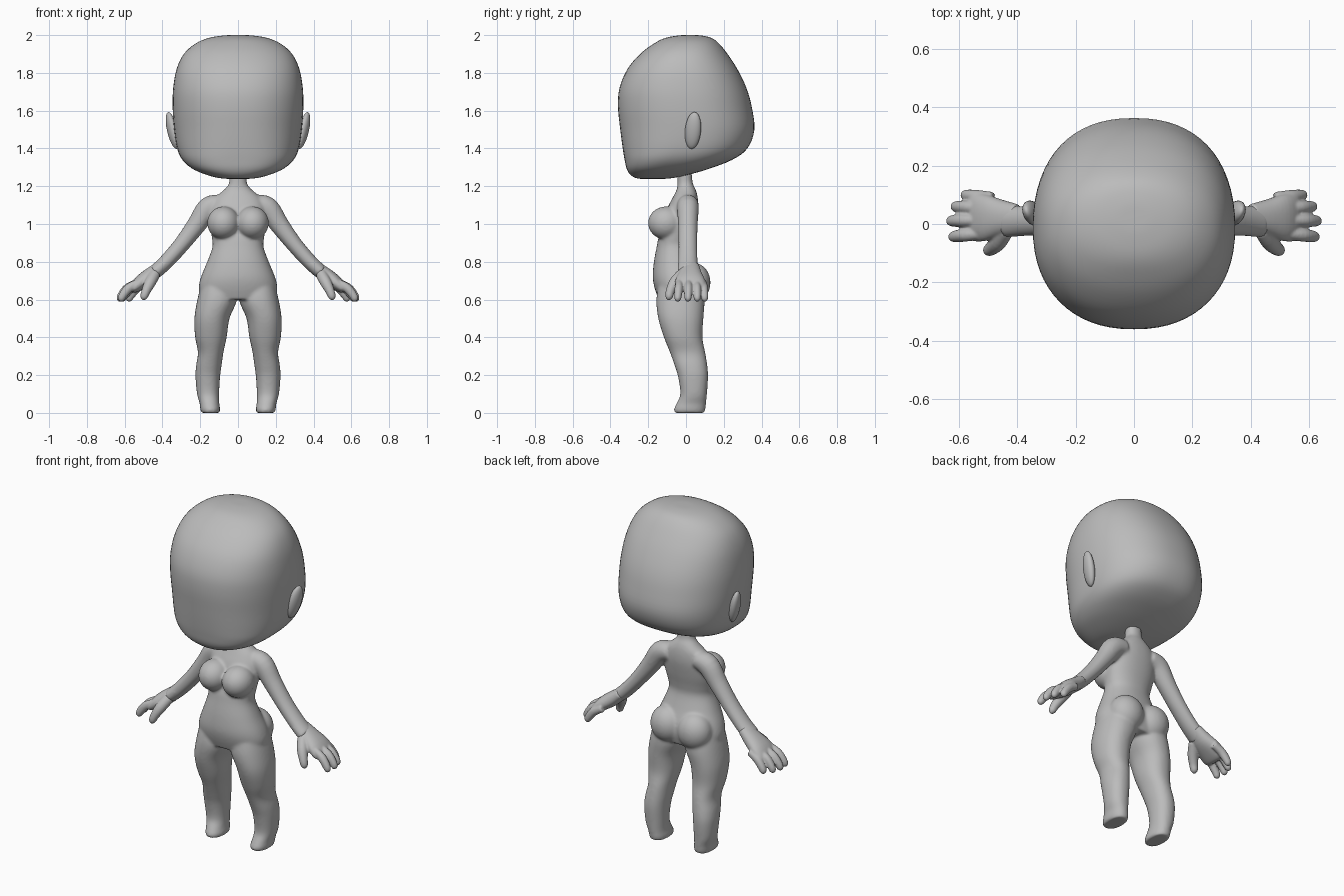
import bpy, bmesh, math
from mathutils import Vector, Matrix, Euler

if "Cube" in bpy.data.objects:
    bpy.data.objects.remove(bpy.data.objects["Cube"])

skin = bpy.data.materials.new("plain grey")
skin.diffuse_color = (0.5, 0.5, 0.5, 1)
skin.use_nodes = True
skin.node_tree.nodes["Principled BSDF"].inputs["Base Color"].default_value = skin.diffuse_color


def spline(keys, steps):
    """Catmull-Rom resampling of ring tuples."""
    out = []
    for i in range(len(keys) - 1):
        k0, k1 = keys[max(i - 1, 0)], keys[i]
        k2, k3 = keys[i + 1], keys[min(i + 2, len(keys) - 1)]
        for s in range(steps):
            t = s / steps
            out.append([0.5 * (2 * b + (c - a) * t + (2 * a - 5 * b + 4 * c - d) * t * t
                               + (3 * b - a - 3 * c + d) * t ** 3)
                        for a, b, c, d in zip(k0, k1, k2, k3)])
    return out + [list(keys[-1])]


def loft(bm, keys, flat=True, sides=32, steps=4):
    """Skin rings (x, y, z, half width, half depth, roundness power)."""
    rings, loops = spline(keys, steps), []
    for i, (x, y, z, a, b, p) in enumerate(rings):
        u, v = Vector((1, 0, 0)), Vector((0, 1, 0))
        if not flat:
            t = (Vector(rings[min(i + 1, len(rings) - 1)][:3])
                 - Vector(rings[max(i - 1, 0)][:3])).normalized()
            v = (v - t * v.dot(t)).normalized()
            u = v.cross(t)
        loop = []
        for k in range(sides):
            c, s = math.cos(k * math.tau / sides), math.sin(k * math.tau / sides)
            du = math.copysign(abs(c) ** (2 / p), c) * max(a, 0.002)
            dv = math.copysign(abs(s) ** (2 / p), s) * max(b, 0.002)
            loop.append(bm.verts.new(Vector((x, y, z)) + u * du + v * dv))
        loops.append(loop)
    for l0, l1 in zip(loops, loops[1:]):
        for k in range(sides):
            n = (k + 1) % sides
            bm.faces.new((l0[k], l0[n], l1[n], l1[k]))
    bm.faces.new(loops[0][::-1])
    bm.faces.new(loops[-1])


def box_ring(z, x0, x1, y0, y1, p=2.0):
    """Horizontal ring from its extents."""
    return ((x0 + x1) / 2, (y0 + y1) / 2, z, (x1 - x0) / 2, (y1 - y0) / 2, p)


def ellipsoid(bm, centre, radii, rot=(0, 0, 0)):
    m = Matrix.LocRotScale(Vector(centre), Euler(rot), Vector(radii))
    bmesh.ops.create_uvsphere(bm, u_segments=32, v_segments=20, radius=1, matrix=m)


def finish(bm, name, voxel=0, smooth=0):
    bmesh.ops.recalc_face_normals(bm, faces=bm.faces[:])
    for f in bm.faces:
        f.smooth = True
    me = bpy.data.meshes.new(name)
    bm.to_mesh(me)
    bm.free()
    me.materials.append(skin)
    ob = bpy.data.objects.new(name, me)
    bpy.context.collection.objects.link(ob)
    if voxel:
        r = ob.modifiers.new("fuse", 'REMESH')
        r.mode, r.voxel_size, r.use_smooth_shade = 'VOXEL', voxel, True
        s = ob.modifiers.new("soften", 'SMOOTH')
        s.factor, s.iterations = 0.5, smooth
    return ob


# Head: z, half width, front y, back y, roundness
head_rows = [
    (1.238, .04, -.23, -.13, 2.0), (1.245, .11, -.27, -.06, 2.2), (1.265, .18, -.298, .03, 2.4),
    (1.295, .245, -.315, .13, 2.5), (1.34, .295, -.325, .245, 2.5), (1.40, .322, -.335, .325, 2.4),
    (1.50, .338, -.348, .362, 2.3), (1.62, .346, -.36, .348, 2.25), (1.72, .343, -.352, .32, 2.25),
    (1.82, .325, -.31, .272, 2.25), (1.90, .287, -.243, .22, 2.2), (1.955, .225, -.17, .175, 2.2),
    (1.985, .155, -.11, .135, 2.1), (1.998, .075, -.04, .08, 2.0), (2.0, .01, .01, .03, 2.0)]
bm = bmesh.new()
loft(bm, [box_ring(z, -w, w, y0, y1, p) for z, w, y0, y1, p in head_rows], sides=64)
finish(bm, "head")

# Ears
for side, s in (("left", 1), ("right", -1)):
    bm = bmesh.new()
    ellipsoid(bm, (s * .347, .037, 1.495), (.027, .043, .1), (-.15, s * .2, s * -.25))
    finish(bm, side + "_ear")

# Torso: z, half width, front y, back y
torso_rows = [
    (.60, .195, -.145, .08), (.66, .208, -.166, .095), (.72, .196, -.176, .09),
    (.80, .163, -.17, .06), (.88, .135, -.155, .035), (.93, .139, -.145, .038),
    (1.0, .148, -.12, .052), (1.08, .145, -.10, .064), (1.14, .12, -.07, .062),
    (1.18, .075, -.05, .052), (1.215, .048, -.045, .036), (1.27, .046, -.045, .032)]
bm = bmesh.new()
loft(bm, [box_ring(z, -w, w, y0, y1, 2.2) for z, w, y0, y1 in torso_rows], sides=48)

# Legs: z, inner x, outer x, front y, back y
leg_rows = [
    (.70, .02, .19, -.14, .08), (.60, .006, .215, -.157, .098), (.50, .045, .231, -.147, .092),
    (.40, .06, .227, -.117, .087), (.32, .077, .212, -.085, .102), (.25, .087, .222, -.06, .113),
    (.19, .095, .225, -.042, .117), (.10, .1, .217, -.03, .111), (.05, .099, .203, -.05, .106),
    (.02, .094, .2, -.064, .103), (0, .098, .194, -.06, .098)]
for s in (1, -1):
    loft(bm, [box_ring(z, *sorted((s * a, s * b)), y0, y1, 2.2) for z, a, b, y0, y1 in leg_rows])
    # Chest and seat volumes
    ellipsoid(bm, (s * .077, -.105, 1.005), (.086, .096, .088))
    ellipsoid(bm, (s * .088, .04, .69), (.1, .09, .105))
    # Arms: x, z, thickness, depth
    arm = [(.09, 1.105, .05, .055), (.155, 1.085, .06, .058), (.22, .995, .051, .052),
           (.30, .89, .043, .05), (.38, .80, .04, .052), (.44, .745, .038, .056)]
    loft(bm, [(s * x, .01, z, a, b, 2) for x, z, a, b in arm], flat=False)
finish(bm, "body", 0.007, 14)

# Hands: palm, four fingers and thumb
palm = [(.40, .782, .03, .046), (.455, .735, .04, .062), (.51, .695, .038, .08),
        (.55, .66, .027, .08), (.565, .648, .012, .06)]
finger_tips = [(-.045, .625), (.01, .632), (.06, .617), (.1, .583)]
for side, s in (("left", 1), ("right", -1)):
    bm = bmesh.new()
    loft(bm, [(s * x, .022, z, a, b, 2.2) for x, z, a, b in palm], flat=False)
    for y, tip in finger_tips:
        base = Vector((tip - .1, y * .85 + .005, .69))
        end = Vector((tip, y, .59))
        keys = []
        for t, r in ((0, .021), (.4, .024), (.75, .022), (.93, .017), (1, .005)):
            c = base.lerp(end, t) + Vector((.012, 0, .012)) * math.sin(t * math.pi)
            keys.append((s * c.x, c.y, c.z, r, r * .93, 2))
        loft(bm, keys, flat=False, sides=20)
    thumb = [(.44, -.02, .735, .03), (.465, -.06, .69, .03), (.487, -.083, .645, .024),
             (.499, -.09, .612, .019), (.504, -.091, .597, .005)]
    loft(bm, [(s * x, y, z, r, r, 2) for x, y, z, r in thumb], flat=False, sides=20)
    finish(bm, side + "_hand", 0.005, 4)
